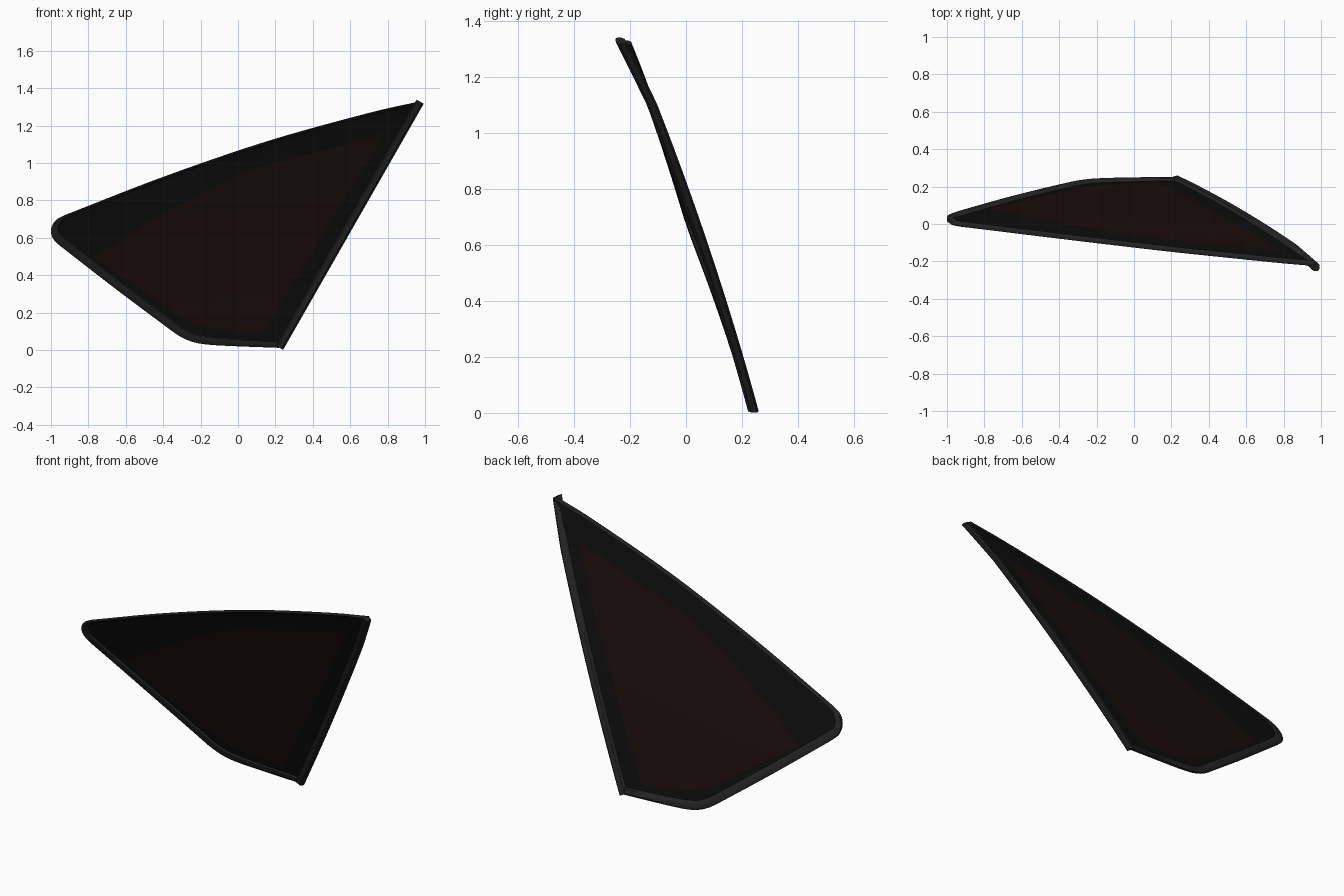
import bpy, bmesh
from mathutils import Vector

if "Cube" in bpy.data.objects:
    bpy.data.objects.remove(bpy.data.objects["Cube"])


def depth(x, z):
    """Curved sheet the whole window lies on."""
    u = x - (0.22 + 0.57 * z)
    return 0.243 - 0.27 * z - 0.055 * z * z - 0.009 * u * u


def spline(pts, n):
    """Smooth curve through points, resampled evenly to n + 1 points."""
    p = [Vector(q) for q in pts]
    p = [2 * p[0] - p[1]] + p + [2 * p[-1] - p[-2]]
    fine = []
    for a, b, c, d in zip(p, p[1:], p[2:], p[3:]):
        for i in range(12):
            t = i / 12
            fine.append(0.5 * (2 * b + (c - a) * t + (2 * a - 5 * b + 4 * c - d) * t * t
                               + (3 * b - a - 3 * c + d) * t ** 3))
    fine.append(p[-2])
    s = [0]
    for a, b in zip(fine, fine[1:]):
        s.append(s[-1] + (b - a).length)
    out, k = [], 0
    for i in range(n + 1):
        want = s[-1] * i / n
        while k < len(s) - 2 and s[k + 1] < want:
            k += 1
        out.append(fine[k].lerp(fine[k + 1], (want - s[k]) / (s[k + 1] - s[k])))
    return out


def material(name, col):
    m = bpy.data.materials.new(name)
    m.diffuse_color = (*col, 1)
    m.use_nodes = True
    m.node_tree.nodes["Principled BSDF"].inputs["Base Color"].default_value = m.diffuse_color
    return m


def loft(name, rings, mat, closed, caps=False, wrap=False):
    """Skin a list of equal-length point rings."""
    bm = bmesh.new()
    vs = [[bm.verts.new(p) for p in r] for r in rings]
    m, n = len(vs), len(vs[0])
    for i in range(m if wrap else m - 1):
        for j in range(n if closed else n - 1):
            a, b, k = vs[i], vs[(i + 1) % m], (j + 1) % n
            bm.faces.new((a[j], a[k], b[k], b[j]))
    if caps:
        bm.faces.new(vs[0])
        bm.faces.new(vs[-1])
    bmesh.ops.remove_doubles(bm, verts=bm.verts, dist=1e-5)
    bmesh.ops.recalc_face_normals(bm, faces=bm.faces)
    me = bpy.data.meshes.new(name)
    bm.to_mesh(me)
    bm.free()
    ob = bpy.data.objects.new(name, me)
    bpy.context.collection.objects.link(ob)
    me.materials.append(mat)
    bpy.ops.object.select_all(action='DESELECT')
    ob.select_set(True)
    bpy.context.view_layer.objects.active = ob
    bpy.ops.object.shade_smooth_by_angle(angle=0.7)
    return ob


rubber = material("rubber", (0.017, 0.017, 0.017))
border = material("border", (0.004, 0.004, 0.004))
tint = material("tint", (0.011, 0.004, 0.004))

# Outer outline (x, z): bottom, lower left, rounded tip plus top
BOTTOM = [(0.22, 0.012), (0, 0.02), (-0.15, 0.028), (-0.23, 0.04), (-0.29, 0.062), (-0.34, 0.092)]
LEFT = [(-0.34, 0.092), (-0.64, 0.316), (-0.955, 0.56)]
TIP = [(-0.955, 0.56), (-0.987, 0.592), (-1.0, 0.63), (-0.993, 0.668), (-0.967, 0.70), (-0.925, 0.722)]
TOP = [(-0.925, 0.722), (-0.4, 0.926), (0.16, 1.118), (0.70, 1.268), (0.965, 1.328)]
outer_edges = [(BOTTOM, 16), (LEFT, 12), (TIP, 14), (TOP, 26)]
# Outline of the tinted centre
inner_edges = [([(0.13, 0.09), (-0.08, 0.105), (-0.26, 0.15)], 16),
               ([(-0.26, 0.15), (-0.5, 0.31), (-0.75, 0.48)], 12),
               ([(-0.75, 0.48), (-0.765, 0.495), (-0.74, 0.52)], 14),
               ([(-0.74, 0.52), (-0.39, 0.735), (0.01, 0.94), (0.35, 1.04), (0.785, 1.16)], 26)]


def chain(edges):
    pts = []
    for e, n in edges:
        pts += spline(e, n)[:-1]
    return pts + [Vector(edges[-1][0][-1])]


def place(p, dy=0):
    return Vector((p.x, depth(p.x, p.y) + dy, p.y))


def closing(pts, n=24):
    return pts + [pts[-1].lerp(pts[0], i / n) for i in range(1, n)]


path = chain(outer_edges)
core = closing(chain(inner_edges))

# Inward normals of the outline
norm = []
for i in range(len(path)):
    d = (path[min(i + 1, len(path) - 1)] - path[max(i - 1, 0)]).normalized()
    norm.append(Vector((d.y, -d.x)))

# Seal width: broad below and round the tip, narrow along the top
widths = []
for i in range(len(path)):
    if i < 16:
        w = 0.034 + 0.014 * i / 16
    elif i < 34:
        w = 0.048
    else:
        w = max(0.014, 0.048 - 0.034 * (i - 34) / 9)
    widths.append(w)

# Glass: dark border band, then tinted centre
rim = closing([p + n * 0.008 for p, n in zip(path, norm)])
loft("glass_border", [[place(a.lerp(b, t / 4)) for a, b in zip(rim, core)] for t in range(5)],
     border, True)
mid = Vector((0.0, 0.62))
loft("tinted_glass", [[place(p.lerp(mid, t / 6)) for p in core] for t in range(7)], tint, True)

# Seal around three sides: (fraction of width inward, depth offset)
SECTION = [(1, -0.003), (0.85, -0.011), (0.25, -0.014), (0, -0.007),
           (0, 0.009), (0.25, 0.015), (0.85, 0.012), (1, 0.003)]
loft("edge_seal", [[place(p + n * w * f, dy) for f, dy in SECTION]
                   for p, n, w in zip(path, norm, widths)], rubber, True, caps=True)

# Straight pillar strip on the right edge
A, B = Vector((0.222, 0.012)), Vector((0.974, 1.328))
d = (B - A).normalized()
side = Vector((d.y, -d.x))
STRIP = [(-0.022, -0.008), (-0.014, -0.017), (0.012, -0.02), (0.022, -0.01),
         (0.022, 0.01), (0.012, 0.018), (-0.014, 0.016), (-0.022, 0.006)]
rings = []
for i in range(25):
    p = A.lerp(B, i / 24)
    flick = -0.02 * max(0, (i - 20) / 4)
    rings.append([place(p + side * s, dy + flick) for s, dy in STRIP])
loft("pillar_strip", rings, rubber, True, caps=True)
